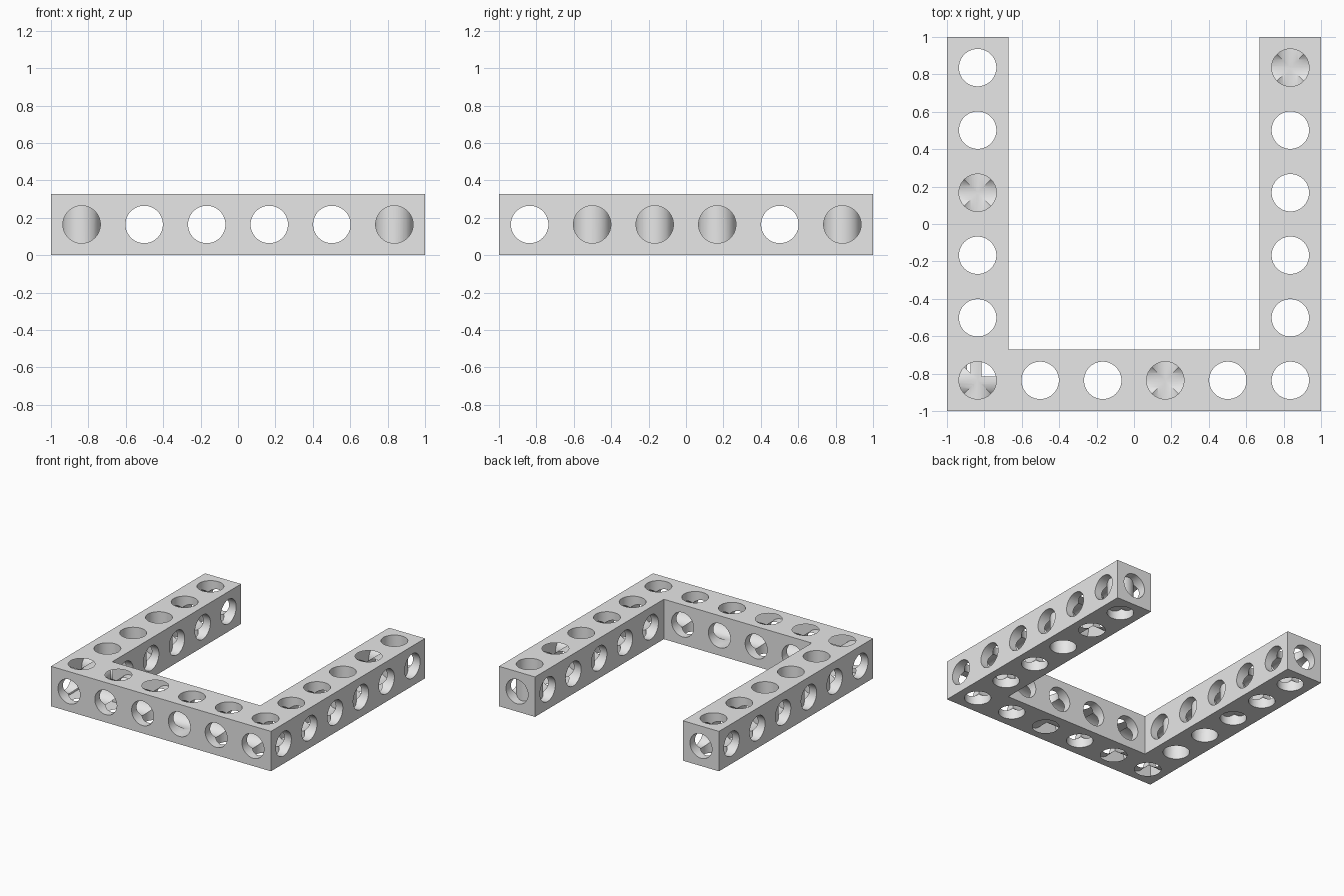
import bpy
import bmesh
import math
from mathutils import Matrix, Vector

cube = bpy.data.objects.get("Cube")
if cube:
    bpy.data.objects.remove(cube, do_unlink=True)

COUNT = 6                     # holes per side
WIDTH = 0.328                 # square section of the beam
PITCH = (2 - WIDTH) / (COUNT - 1)
RADIUS = 0.1
INNER = 1 - WIDTH
stations = [(i - (COUNT - 1) / 2) * PITCH for i in range(COUNT)]

grey = bpy.data.materials.new("light_grey")
grey.use_nodes = True
colour = (0.8, 0.8, 0.8, 1)
grey.diffuse_color = colour
grey.node_tree.nodes["Principled BSDF"].inputs["Base Color"].default_value = colour


def add_object(name, bm):
    bmesh.ops.recalc_face_normals(bm, faces=bm.faces)
    mesh = bpy.data.meshes.new(name)
    bm.to_mesh(mesh)
    bm.free()
    mesh.materials.append(grey)
    obj = bpy.data.objects.new(name, mesh)
    bpy.context.collection.objects.link(obj)
    return obj


def hole_cutter(name, axis, centres):
    """Parallel cylinders along one axis, one per centre."""
    bm = bmesh.new()
    turn = Vector((0, 0, 1)).rotation_difference(Vector(axis)).to_matrix().to_4x4()
    for centre in centres:
        bmesh.ops.create_cone(bm, cap_ends=True, segments=64, radius1=RADIUS,
                              radius2=RADIUS, depth=2.4,
                              matrix=Matrix.Translation(centre) @ turn)
    obj = add_object(name, bm)
    obj.hide_render = True
    return obj


# U-shaped beam: outline extruded upwards
outline = [(-1, -1), (1, -1), (1, 1), (INNER, 1), (INNER, -INNER),
           (-INNER, -INNER), (-INNER, 1), (-1, 1)]
bm = bmesh.new()
base = bm.faces.new([bm.verts.new((x, y, 0)) for x, y in outline])
extruded = bmesh.ops.extrude_face_region(bm, geom=[base], use_keep_orig=True)
top = [v for v in extruded["geom"] if isinstance(v, bmesh.types.BMVert)]
bmesh.ops.translate(bm, verts=top, vec=(0, 0, WIDTH))
frame = add_object("u_shaped_beam", bm)

# Rows of through holes in all three directions
mid = WIDTH / 2
ends = (stations[0], stations[-1])
cutters = [
    hole_cutter("cutter_across", (1, 0, 0), [(0, s, mid) for s in stations]),
    hole_cutter("cutter_along", (0, 1, 0), [(s, 0, mid) for s in stations]),
    hole_cutter("cutter_upright", (0, 0, 1),
                [(x, y, mid) for x in stations for y in stations
                 if x in ends or y == stations[0]]),
]
bpy.ops.object.select_all(action="DESELECT")
frame.select_set(True)
bpy.context.view_layer.objects.active = frame
for cutter in cutters:
    mod = frame.modifiers.new(cutter.name, "BOOLEAN")
    mod.operation = "DIFFERENCE"
    mod.solver = "EXACT"
    mod.object = cutter
    bpy.ops.object.modifier_apply(modifier=mod.name)
for cutter in cutters:
    bpy.data.objects.remove(cutter, do_unlink=True)

# Smooth bores, crisp edges
bpy.ops.object.shade_smooth_by_angle(angle=math.radians(30))
